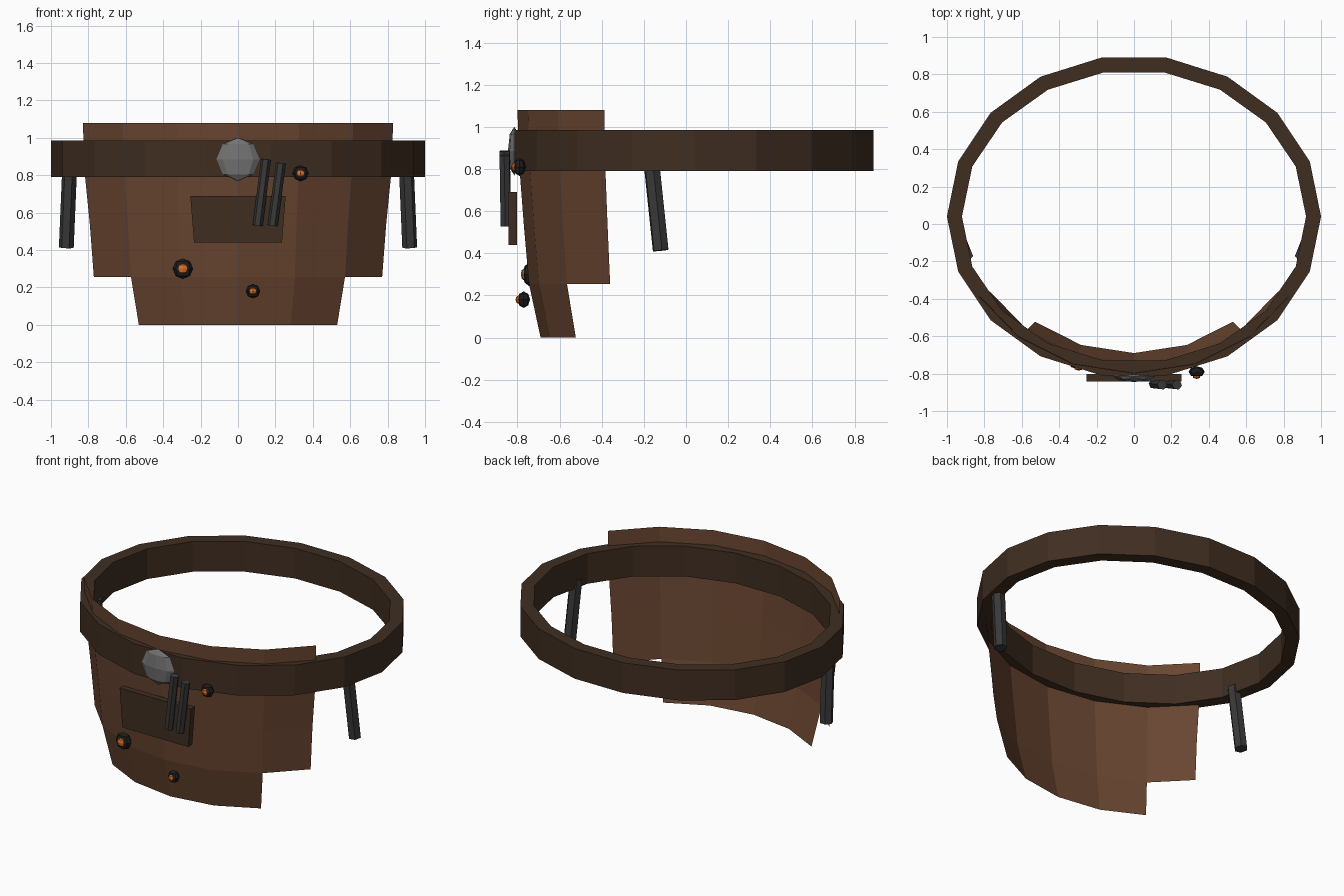
import bpy, bmesh, math
from mathutils import Vector

if "Cube" in bpy.data.objects:
    bpy.data.objects.remove(bpy.data.objects["Cube"])


def material(name, rgb):
    m = bpy.data.materials.new(name)
    m.diffuse_color = (*rgb, 1)
    m.use_nodes = True
    m.node_tree.nodes["Principled BSDF"].inputs["Base Color"].default_value = m.diffuse_color
    return m


LEATHER = material("leather", (0.14, 0.06, 0.03))
DARK = material("dark_leather", (0.05, 0.027, 0.015))
STEEL = material("steel", (0.17, 0.17, 0.17))
IRON = material("iron", (0.04, 0.04, 0.04))
SOOT = material("soot", (0.012, 0.012, 0.012))
GLOW = material("glow", (0.7, 0.16, 0.02))


def finish(name, bm, mat):
    mesh = bpy.data.meshes.new(name)
    bm.to_mesh(mesh)
    bm.free()
    mesh.materials.append(mat)
    ob = bpy.data.objects.new(name, mesh)
    bpy.context.collection.objects.link(ob)
    return ob


def blob(name, loc, size, mat, segs=8, rings=4):
    bm = bmesh.new()
    bmesh.ops.create_uvsphere(bm, u_segments=segs, v_segments=rings, radius=1)
    bmesh.ops.scale(bm, vec=size, verts=bm.verts)
    bmesh.ops.translate(bm, vec=loc, verts=bm.verts)
    return finish(name, bm, mat)


def rod(name, a, b, r, mat):
    a, b = Vector(a), Vector(b)
    bm = bmesh.new()
    bmesh.ops.create_cone(bm, cap_ends=True, segments=6, radius1=r, radius2=r,
                          depth=(b - a).length)
    ob = finish(name, bm, mat)
    ob.location = (a + b) / 2
    ob.rotation_mode = 'QUATERNION'
    ob.rotation_quaternion = (b - a).to_track_quat('Z', 'Y')
    return ob


# Belt: 18-sided elliptical band with a rectangular section
bm = bmesh.new()
rings = []
for i in range(18):
    t = math.radians(20 * i)
    rings.append([bm.verts.new((rx * math.cos(t), 0.04 + ry * math.sin(t), z))
                  for rx, ry, z in ((1, .863, .79), (1, .863, .985),
                                    (.92, .783, .985), (.92, .783, .79))])
for i in range(18):
    p, q = rings[i], rings[(i + 1) % 18]
    for k in range(4):
        bm.faces.new((p[k], q[k], q[(k + 1) % 4], p[(k + 1) % 4]))
bmesh.ops.recalc_face_normals(bm, faces=bm.faces)
finish("belt", bm, DARK)

# Apron: curved sheet, the lowest row two columns narrower
rows = [(1.08, .958, .825), (.80, .945, .815), (.54, .915, .795),
        (.255, .89, .77), (0, .825, .715)]
bm = bmesh.new()
grid = []
for j, (z, rx, ry) in enumerate(rows):
    cols = range(-2, 3) if j == 4 else range(-3, 4)
    grid.append({c: bm.verts.new((rx * math.sin(math.radians(20 * c)),
                                  .025 - ry * math.cos(math.radians(20 * c)), z))
                 for c in cols})
for top, low in zip(grid, grid[1:]):
    for c in range(-3, 3):
        if c in low and c + 1 in low:
            bm.faces.new((low[c], low[c + 1], top[c + 1], top[c]))
finish("apron", bm, LEATHER)

# Front pocket: thin slab tapering downwards
bm = bmesh.new()
front = bm.faces.new([bm.verts.new((x, -.843, z)) for x, z in
                      ((-.235, .44), (.235, .44), (.255, .69), (-.255, .69))])
ext = bmesh.ops.extrude_face_region(bm, geom=[front], use_keep_orig=True)
bmesh.ops.translate(bm, vec=(0, .04, 0),
                    verts=[v for v in ext["geom"] if isinstance(v, bmesh.types.BMVert)])
bmesh.ops.recalc_face_normals(bm, faces=bm.faces)
finish("pocket", bm, DARK)

# Buckle
blob("buckle", (0, -.815, .885), (.115, .03, .115), STEEL)

# Tools hanging in the pocket
rod("pocket_tool_1", (.15, -.86, .885), (.105, -.855, .53), .027, IRON)
rod("pocket_tool_2", (.23, -.86, .865), (.185, -.855, .53), .027, IRON)

# Side bars hanging from the belt
for side, label in ((-1, "left"), (1, "right")):
    rod("side_bar_" + label, (side * .9, -.165, .84), (side * .918, -.12, .413),
        .04, IRON)

# Scorch marks with glowing centres
for i, (x, y, z, r) in enumerate(((-.295, -.745, .30, .055), (.08, -.77, .18, .039),
                                  (.335, -.79, .81, .043))):
    blob(f"scorch_{i + 1}", (x, y, z), (r, .03, r), SOOT)
    blob(f"ember_{i + 1}", (x, y - .025, z), (r * .5, .014, r * .5), GLOW, 6, 4)
